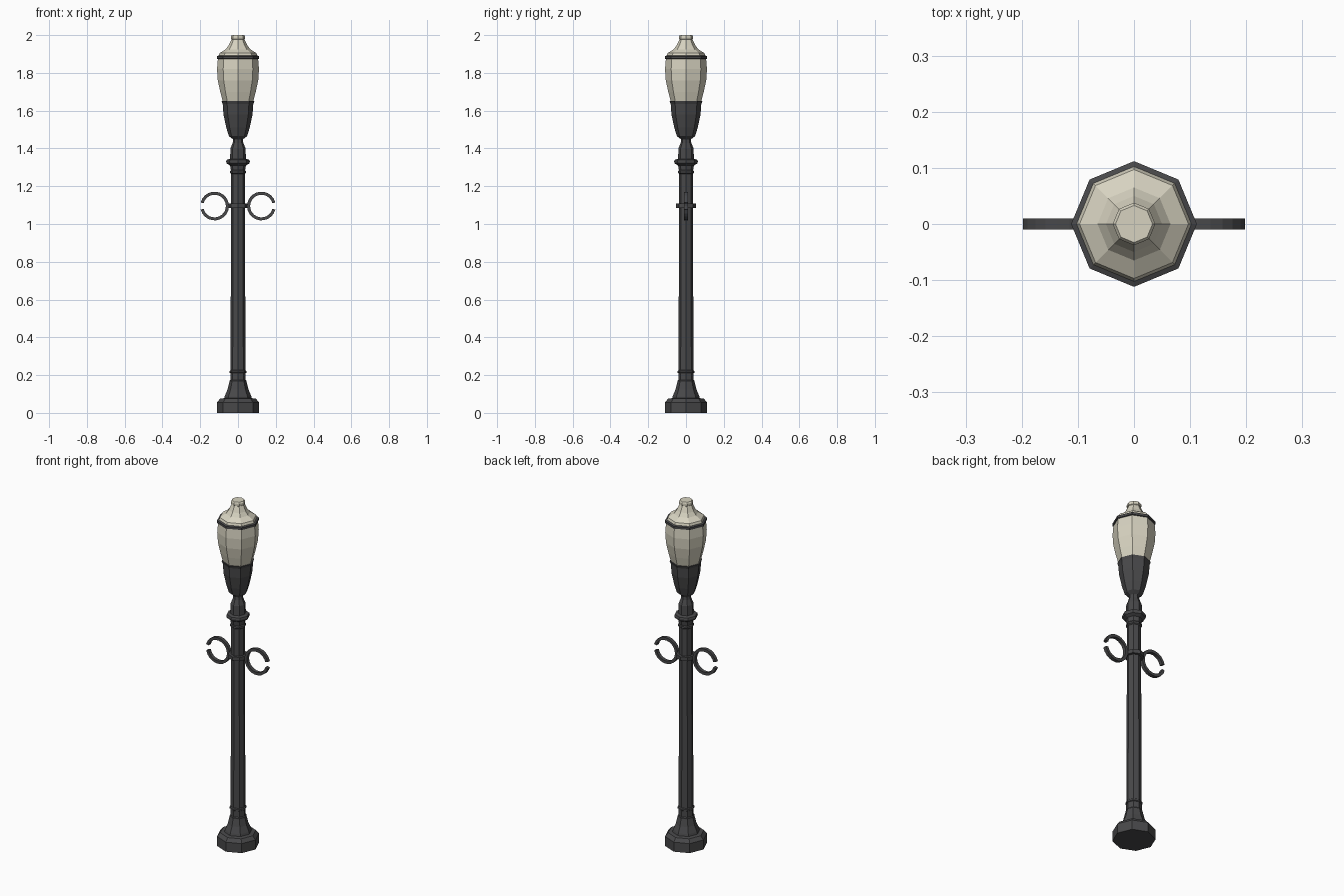
import bpy, bmesh, math

if "Cube" in bpy.data.objects:
    bpy.data.objects.remove(bpy.data.objects["Cube"])


def material(name, rgb):
    m = bpy.data.materials.new(name)
    m.diffuse_color = (*rgb, 1)
    m.use_nodes = True
    m.node_tree.nodes["Principled BSDF"].inputs["Base Color"].default_value = m.diffuse_color
    return m


iron = material("dark_iron", (0.065, 0.065, 0.068))
cream = material("cream_glass", (0.68, 0.65, 0.53))


def finish(name, bm, mat):
    bmesh.ops.recalc_face_normals(bm, faces=bm.faces[:])
    mesh = bpy.data.meshes.new(name)
    bm.to_mesh(mesh)
    bm.free()
    mesh.materials.append(mat)
    ob = bpy.data.objects.new(name, mesh)
    bpy.context.collection.objects.link(ob)
    return ob


def lathe(name, profile, mat, sides=8):
    """Closed octagonal turning from (radius, z) points, corners on the axes."""
    bm = bmesh.new()
    rings = []
    for r, z in profile:
        rings.append([bm.verts.new((r * math.cos(i * math.tau / sides),
                                    r * math.sin(i * math.tau / sides), z))
                      for i in range(sides)])
    for a, b in zip(rings, rings[1:]):
        for i in range(sides):
            j = (i + 1) % sides
            bm.faces.new((a[i], a[j], b[j], b[i]))
    bm.faces.new(rings[0])
    bm.faces.new(rings[-1])
    return finish(name, bm, mat)


def scroll(name, side):
    """Flat-bar C ring, open on the outer side."""
    bm = bmesh.new()
    cx, cz, r_out, r_in, half, steps = 0.124, 1.095, 0.076, 0.06, 0.01, 20
    gap = math.radians(14)
    rings = []
    for i in range(steps + 1):
        a = gap + (math.tau - 2 * gap) * i / steps
        rings.append([bm.verts.new((side * (cx + r * math.cos(a)), y, cz + r * math.sin(a)))
                      for r, y in ((r_out, -half), (r_out, half), (r_in, half), (r_in, -half))])
    for a, b in zip(rings, rings[1:]):
        for i in range(4):
            j = (i + 1) % 4
            bm.faces.new((a[i], a[j], b[j], b[i]))
    bm.faces.new(rings[0])
    bm.faces.new(rings[-1])
    finish(name, bm, iron)


# Stepped foot flaring into the post
lathe("base", [(0.112, 0), (0.112, 0.055), (0.095, 0.075), (0.073, 0.078), (0.07, 0.09),
               (0.055, 0.125), (0.045, 0.165)], iron)
lathe("lower_collar", [(0.04, 0.155), (0.045, 0.16), (0.045, 0.17), (0.041, 0.175), (0.041, 0.21),
                       (0.045, 0.213), (0.045, 0.222), (0.04, 0.226)], iron)

# Slightly tapered post
lathe("post", [(0.04, 0.15), (0.036, 1.30)], iron)

# Collars and neck under the lantern
lathe("upper_collar", [(0.036, 1.265), (0.042, 1.27), (0.042, 1.28), (0.038, 1.285),
                       (0.042, 1.31), (0.06, 1.32), (0.063, 1.33), (0.06, 1.34),
                       (0.042, 1.345), (0.04, 1.40), (0.028, 1.43), (0.026, 1.445),
                       (0.03, 1.455)], iron)

# Lantern
lathe("lantern_cup", [(0.028, 1.45), (0.048, 1.465), (0.062, 1.51), (0.077, 1.58),
                      (0.081, 1.635), (0.087, 1.65), (0.078, 1.65)], iron)
lathe("glass_globe", [(0.078, 1.64), (0.094, 1.70), (0.107, 1.76), (0.111, 1.82),
                      (0.106, 1.88)], cream)
lathe("lantern_rim", [(0.105, 1.872), (0.112, 1.875), (0.112, 1.888), (0.102, 1.892)], iron)
lathe("lantern_cap", [(0.104, 1.888), (0.097, 1.905), (0.065, 1.925), (0.05, 1.945),
                      (0.034, 1.978)], cream)
lathe("finial", [(0.032, 1.975), (0.038, 1.98), (0.038, 1.993), (0.033, 2.0)], cream)

# Clamp and side scrolls
lathe("clamp", [(0.052, 1.086), (0.052, 1.108)], iron)
scroll("scroll_right", 1)
scroll("scroll_left", -1)
